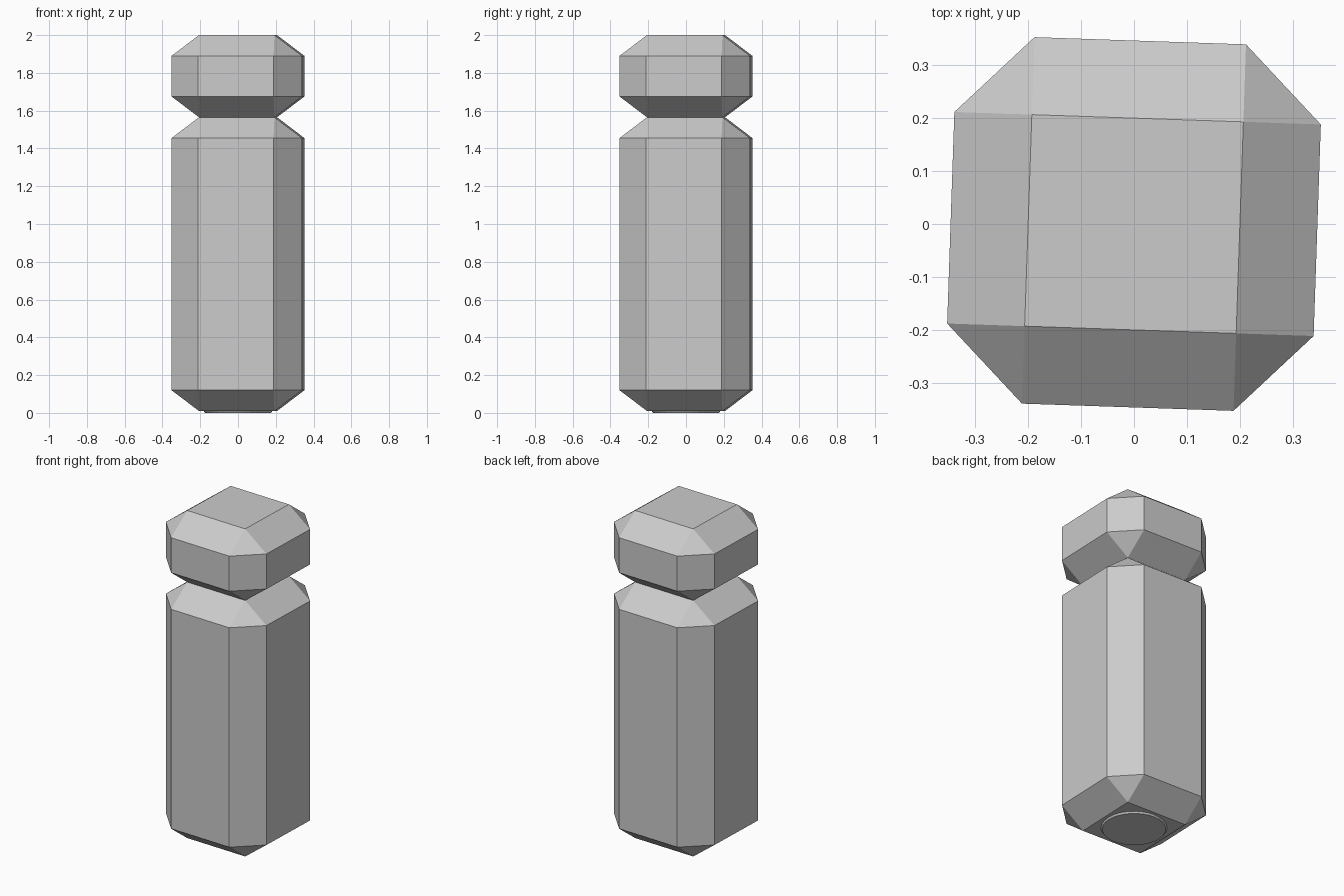
import bpy, bmesh, math
from mathutils import Matrix

if "Cube" in bpy.data.objects:
    bpy.data.objects.remove(bpy.data.objects["Cube"])

TURN = Matrix.Rotation(math.radians(-1.95), 4, 'Z')
HALF, FLAT, BEVEL = 0.3465, 0.2, 0.111
NECK = 1.565


def finish(bm, name):
    bmesh.ops.transform(bm, matrix=TURN, verts=bm.verts)
    bmesh.ops.recalc_face_normals(bm, faces=bm.faces)
    mesh = bpy.data.meshes.new(name)
    bm.to_mesh(mesh)
    bm.free()
    obj = bpy.data.objects.new(name, mesh)
    bpy.context.collection.objects.link(obj)
    return obj


def chamfered_block(name, z0, z1):
    """Square column with every edge cut back and triangular corners."""
    bm = bmesh.new()
    for sx in (-1, 1):
        for sy in (-1, 1):
            for z in (z0, z1):
                bm.verts.new((sx * FLAT, sy * FLAT, z))
            for z in (z0 + BEVEL, z1 - BEVEL):
                bm.verts.new((sx * HALF, sy * FLAT, z))
                bm.verts.new((sx * FLAT, sy * HALF, z))
    bmesh.ops.convex_hull(bm, input=bm.verts[:])
    bmesh.ops.dissolve_limit(bm, angle_limit=0.02, verts=bm.verts[:], edges=bm.edges[:])
    # open the hidden end where the two blocks join at the neck
    hidden = [f for f in bm.faces if all(abs(v.co.z - NECK) < 1e-4 for v in f.verts)]
    bmesh.ops.delete(bm, geom=hidden, context='FACES_ONLY')
    return finish(bm, name)


# Long lower column and short head
chamfered_block("body", 0.01, NECK)
chamfered_block("head", NECK, 2.0)

# Thin round disc under the base
bm = bmesh.new()
bmesh.ops.create_cone(bm, cap_ends=True, segments=32, radius1=0.175, radius2=0.182,
                      depth=0.01, matrix=Matrix.Translation((0, 0, 0.005)))
top = [f for f in bm.faces if all(v.co.z > 0.009 for v in f.verts)]
bmesh.ops.delete(bm, geom=top, context='FACES_ONLY')
finish(bm, "base_disc")
